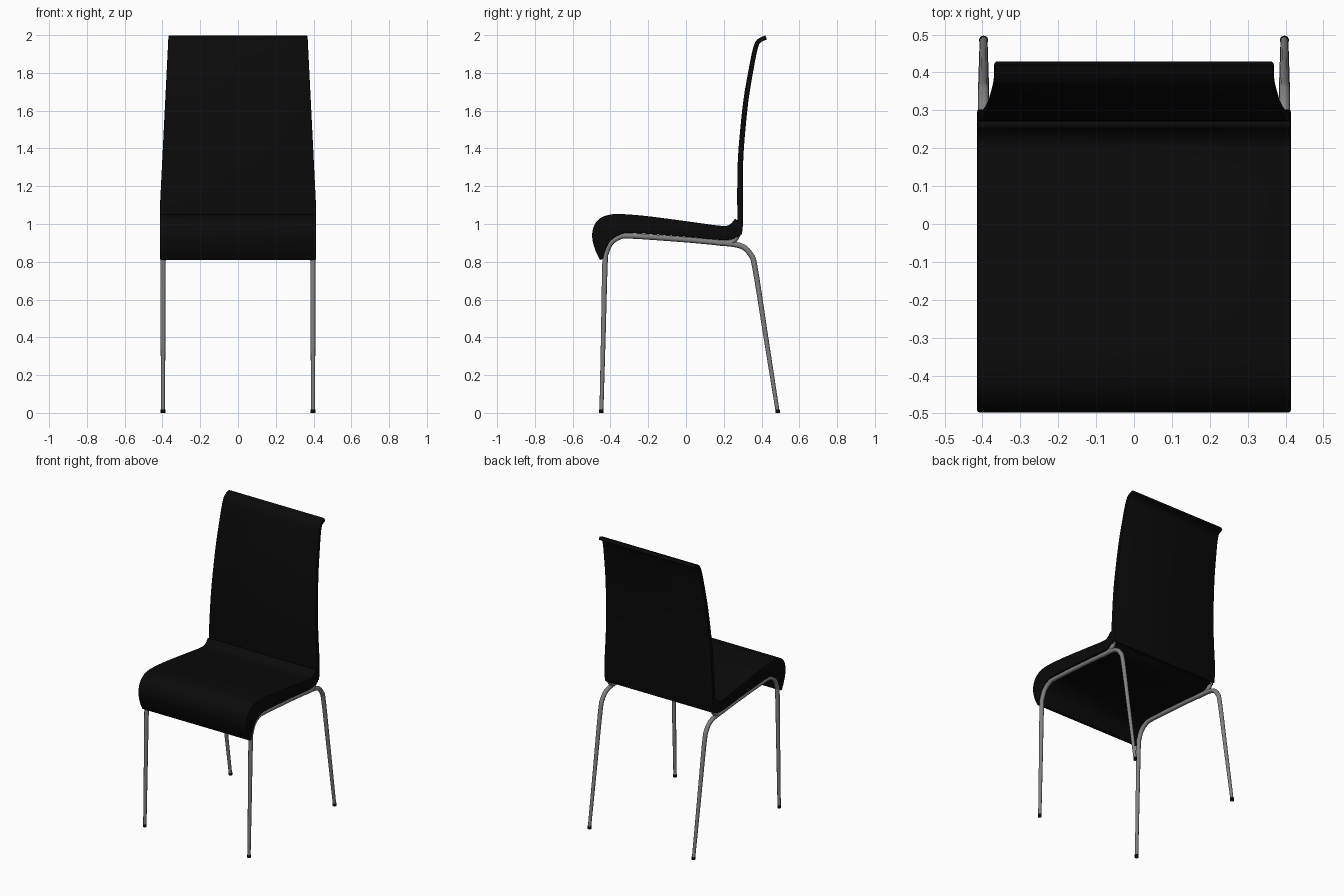
import bpy, bmesh
from mathutils import Vector

cube = bpy.data.objects.get("Cube")
if cube:
    bpy.data.objects.remove(cube, do_unlink=True)


def material(name, rgb, rough):
    m = bpy.data.materials.new(name)
    m.use_nodes = True
    m.diffuse_color = (*rgb, 1)
    node = m.node_tree.nodes["Principled BSDF"]
    node.inputs["Base Color"].default_value = (*rgb, 1)
    node.inputs["Roughness"].default_value = rough
    return m


BLACK = material("black upholstery", (0.003, 0.003, 0.003), 0.7)
STEEL = material("grey steel", (0.22, 0.22, 0.22), 0.4)


def smooth_path(points, steps=4):
    """Catmull-Rom interpolation through (y, z) points."""
    p = [Vector(q) for q in points]
    p = [2 * p[0] - p[1]] + p + [2 * p[-1] - p[-2]]
    out = []
    for a, b, c, d in zip(p, p[1:], p[2:], p[3:]):
        for i in range(steps):
            t = i / steps
            out.append(0.5 * (2 * b + (c - a) * t + (2 * a - 5 * b + 4 * c - d) * t**2
                              + (3 * b - a - 3 * c + d) * t**3))
    return out + [p[-2]]


def finish(obj):
    bpy.ops.object.select_all(action='DESELECT')
    bpy.context.view_layer.objects.active = obj
    obj.select_set(True)
    bpy.ops.object.shade_smooth_by_angle(angle=0.7)


def slab(name, outline, half_width):
    """Side outline extruded across x, with a width that may vary by height."""
    bm = bmesh.new()
    sides = [[bm.verts.new((s * half_width(z), y, z)) for y, z in outline] for s in (-1, 1)]
    n = len(outline)
    for side in sides:
        bm.faces.new(side)
    for i in range(n):
        j = (i + 1) % n
        bm.faces.new((sides[0][i], sides[0][j], sides[1][j], sides[1][i]))
    bmesh.ops.recalc_face_normals(bm, faces=bm.faces)
    rims = [e for e in bm.edges if e.verts[0].co.x * e.verts[1].co.x > 0]
    bmesh.ops.bevel(bm, geom=rims, offset=0.006, segments=2, profile=0.5, affect='EDGES')
    mesh = bpy.data.meshes.new(name)
    bm.to_mesh(mesh)
    bm.free()
    mesh.materials.append(BLACK)
    obj = bpy.data.objects.new(name, mesh)
    bpy.context.collection.objects.link(obj)
    finish(obj)


def tube(name, x, path, radius):
    """Round tube along a side path, narrowing towards the floor."""
    cu = bpy.data.curves.new(name, 'CURVE')
    cu.dimensions = '3D'
    cu.bevel_depth = radius
    cu.bevel_resolution = 4
    cu.use_fill_caps = True
    sp = cu.splines.new('POLY')
    sp.points.add(len(path) - 1)
    for pt, (y, z) in zip(sp.points, path):
        pt.co = (x, y, z, 1)
        pt.radius = min(1, 0.72 + 0.35 * z)
    helper = bpy.data.objects.new(name + "_path", cu)
    bpy.context.collection.objects.link(helper)
    mesh = bpy.data.meshes.new_from_object(helper.evaluated_get(
        bpy.context.evaluated_depsgraph_get()))
    bpy.data.objects.remove(helper, do_unlink=True)
    mesh.materials.clear()
    mesh.materials.append(STEEL)
    obj = bpy.data.objects.new(name, mesh)
    bpy.context.collection.objects.link(obj)
    finish(obj)


# Seat: padded top rolling over the front edge, thin underside
seat_top = smooth_path([(-.455, .81), (-.48, .86), (-.497, .93), (-.487, .99), (-.455, 1.03),
                        (-.4, 1.05), (-.33, 1.052), (-.2, 1.041), (0, 1.015), (.19, .99),
                        (.235, 1.0), (.258, 1.025), (.272, 1.02)])
seat_under = smooth_path([(.285, .935), (.21, .915), (0, .932), (-.28, .952), (-.35, .943),
                          (-.4, .91), (-.425, .865), (-.44, .815)])
slab("seat", seat_top + seat_under, lambda z: 0.414)

# Backrest: thin curved panel, offset either side of its centre line
spine = smooth_path([(.28, .945), (.287, 1.02), (.286, 1.15), (.288, 1.32), (.298, 1.47),
                     (.318, 1.66), (.345, 1.82), (.365, 1.92), (.384, 1.967), (.424, 1.988)])
front, rear = [], []
for i, p in enumerate(spine):
    d = (spine[min(i + 1, len(spine) - 1)] - spine[max(i - 1, 0)]).normalized()
    normal = Vector((-d.y, d.x))
    half = 0.016 - 0.005 * i / len(spine)
    front.append(p + normal * half)
    rear.append(p - normal * half)
slab("backrest", front + rear[::-1],
     lambda z: 0.414 - 0.046 * max(0, z - 1.08) / 0.92)

# Steel frame and black foot tips, mirrored left and right
front_path = [Vector((-.448, 0))] + smooth_path(
    [(-.438, .4), (-.429, .79), (-.421, .85), (-.398, .9), (-.355, .93), (-.29, .937),
     (0, .917), (.2, .9), (.25, .91), (.278, .95)])
rear_path = smooth_path(
    [(.16, .901), (.25, .893), (.305, .877), (.342, .838), (.365, .77), (.42, .42)]) \
    + [Vector((.486, 0))]
for side, s in (("left", 1), ("right", -1)):
    x = s * 0.397
    tube(side + "_front_leg_and_rail", x, front_path, 0.0145)
    tube(side + "_rear_leg", x, rear_path, 0.0145)
    for end, y in (("front", -.448), ("rear", .485)):
        bpy.ops.mesh.primitive_cylinder_add(vertices=16, radius=0.012, depth=0.018,
                                            location=(x, y, 0.009))
        foot = bpy.context.object
        foot.name = side + "_" + end + "_foot"
        foot.data.materials.append(BLACK)
        finish(foot)
